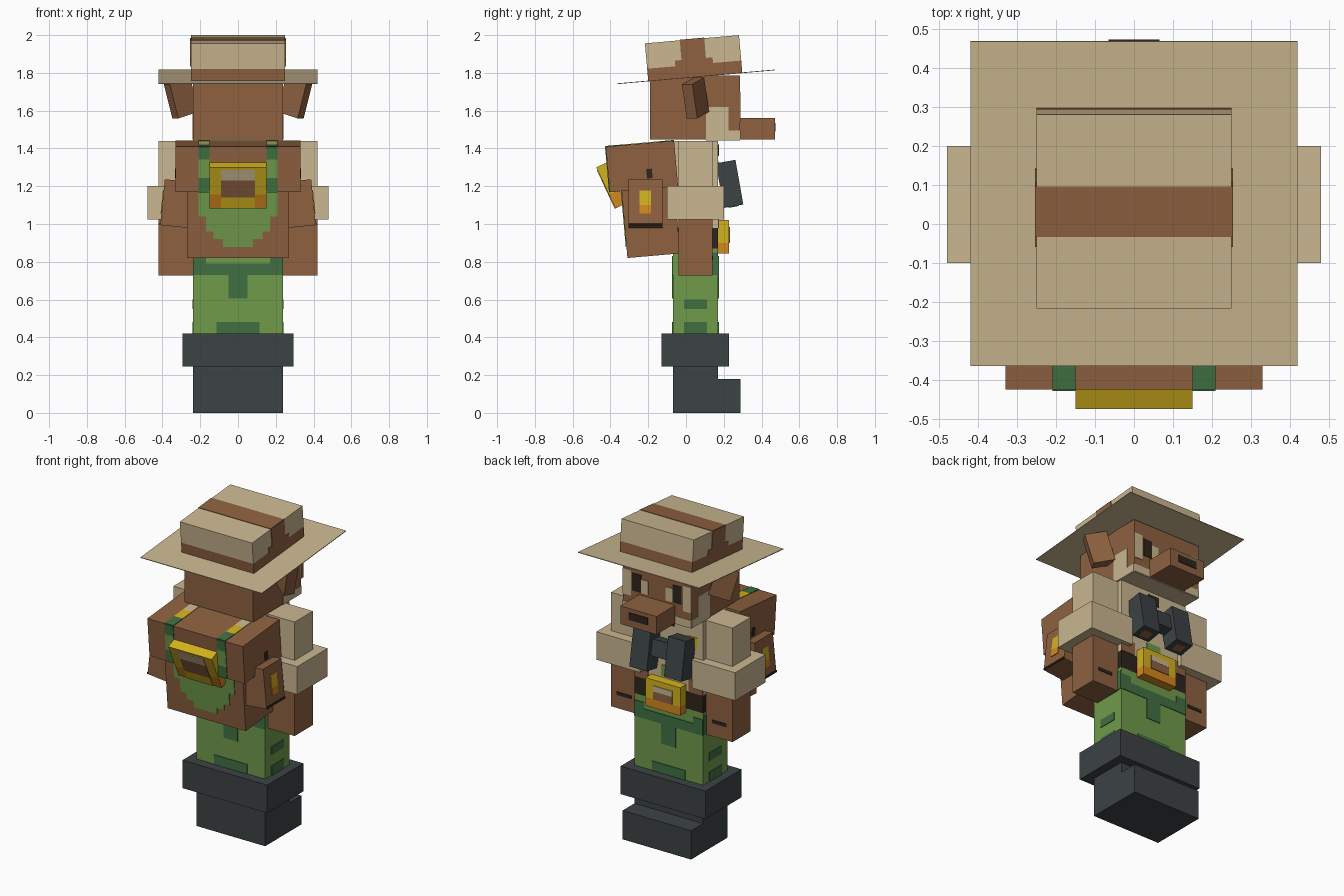
import bpy, bmesh, math
from mathutils import Matrix, Vector

if "Cube" in bpy.data.objects:
    bpy.data.objects.remove(bpy.data.objects["Cube"])


def material(name, r, g, b):
    m = bpy.data.materials.new(name)
    lin = [((c / 255 + 0.055) / 1.055) ** 2.4 for c in (r, g, b)]
    m.diffuse_color = (*lin, 1)
    m.use_nodes = True
    m.node_tree.nodes["Principled BSDF"].inputs["Base Color"].default_value = m.diffuse_color
    return m


TAN = material("tan", 202, 183, 145)
BROWN = material("brown", 142, 97, 64)
DARK = material("dark_brown", 46, 37, 28)
GREEN = material("light_green", 112, 155, 75)
MOSS = material("dark_green", 64, 112, 66)
COAL = material("charcoal", 60, 66, 68)
YELLOW = material("yellow", 212, 178, 30)
ORANGE = material("orange", 212, 136, 30)
I = Matrix.Identity(4)
T = 0.004  # how far painted plates stand proud


def box(name, x, y, z, mat, frame=I):
    """Box from three (low, high) ranges, placed by a frame."""
    bm = bmesh.new()
    bmesh.ops.create_cube(bm, size=1)
    for v in bm.verts:
        p = [r[0] + (c + 0.5) * (r[1] - r[0]) for c, r in zip(v.co, (x, y, z))]
        v.co = frame @ Vector(p)
    bmesh.ops.recalc_face_normals(bm, faces=bm.faces)
    me = bpy.data.meshes.new(name)
    bm.to_mesh(me)
    bm.free()
    me.materials.append(mat)
    ob = bpy.data.objects.new(name, me)
    bpy.context.collection.objects.link(ob)
    return ob


def pair(name, x, y, z, mat, frame=I):
    """Same box on the right and mirrored on the left."""
    box("right_" + name, x, y, z, mat, frame)
    box("left_" + name, x, y, z, mat, Matrix.Scale(-1, 4, (1, 0, 0)) @ frame)


def on_y(name, y, x, z, mat, frame=I):
    """Painted plate on a face of constant y."""
    return box(name, x, (y - T, y + T), z, mat, frame)


def pair_y(name, y, x, z, mat, frame=I):
    pair(name, x, (y - T, y + T), z, mat, frame)


def pair_x(name, x, y, z, mat, frame=I):
    pair(name, (x - T, x + T), y, z, mat, frame)


def tilt(y, z, deg):
    return Matrix.Translation((0, y, z)) @ Matrix.Rotation(math.radians(deg), 4, 'X')


def sym(w):
    return (-w, w)


W = 0.237
BODY = (-0.07, 0.17)

# boots
box("boot_foot", sym(W), BODY, (0, 0.245), COAL)
box("boot_toe", sym(W), (0.17, 0.288), (0, 0.18), COAL)
box("boot_cuff", sym(0.293), (-0.13, 0.228), (0.245, 0.42), COAL)

# trousers with dark patches
box("trousers", sym(W), BODY, (0.42, 0.87), GREEN)
for side, y in (("rear", -0.07), ("fore", 0.17)):
    on_y(side + "_waist_patch", y, sym(W), (0.73, 0.79), MOSS)
    on_y(side + "_centre_patch", y, sym(0.05), (0.605, 0.73), MOSS)
    on_y(side + "_hem_patch", y, sym(0.115), (0.42, 0.48), MOSS)
    pair_y(side + "_waist_corner", y, (0.17, W), (0.79, 0.83), MOSS)
pair_x("hem_side_patch", W, (-0.01, 0.11), (0.42, 0.48), MOSS)
pair_x("knee_side_patch", W, (-0.01, 0.11), (0.55, 0.6), MOSS)
pair_x("waist_side_patch", W, (0.1, 0.17), (0.73, 0.85), MOSS)

# belt and buckle
box("belt", sym(W), BODY, (0.87, 0.98), DARK)
box("buckle_top", sym(0.12), (0.17, 0.228), (0.9, 1.02), YELLOW)
box("buckle_base", sym(0.12), (0.17, 0.228), (0.845, 0.9), ORANGE)
on_y("buckle_inlay", 0.228, sym(0.065), (0.9, 0.985), BROWN)
on_y("buckle_shine", 0.229, sym(0.065), (0.95, 0.985), TAN)

# shirt
box("shirt", sym(W), BODY, (0.98, 1.44), TAN)
pair_y("vest_edge", 0.17, (0.14, W), (0.98, 1.06), BROWN)
on_y("shirt_patch", 0.17, sym(0.05), (1.03, 1.1), GREEN)
on_y("collar_opening", 0.17, sym(0.04), (1.36, 1.42), DARK)
on_y("badge", 0.17, (-0.2, -0.13), (1.26, 1.33), YELLOW)

# arms
pair("sleeve", (W, 0.42), (-0.04, 0.14), (1.12, 1.44), TAN)
pair("sleeve_cuff", (0.18, 0.48), (-0.1, 0.2), (1.025, 1.2), TAN)
pair("hand", (W, 0.42), (-0.04, 0.14), (0.727, 1.03), BROWN)
pair_y("claws", 0.14, (0.28, 0.38), (0.81, 0.83), DARK)

# binoculars
G = tilt(0.2, 1.085, 10)
pair("binocular_barrel", (0.06, 0.18), (0, 0.105), (0, 0.24), COAL, G)
box("binocular_bridge", sym(0.06), (0.01, 0.08), (0.09, 0.19), COAL, G)
pair("binocular_lens", (0.09, 0.15), (0.025, 0.08), (-T, T), BROWN, G)

# head and snout
box("head", sym(W), (-0.19, 0.285), (1.447, 1.785), BROWN)
box("snout", sym(0.125), (0.285, 0.47), (1.447, 1.56), BROWN)
on_y("nose", 0.47, sym(0.065), (1.49, 1.535), DARK)
box("chin", sym(W), (0.105, 0.285), (1.443, 1.45), TAN)
pair_x("cheek", W, (0.105, 0.225), (1.495, 1.62), TAN)
pair_x("jaw", W, (0.105, 0.285), (1.447, 1.495), TAN)
on_y("face_jaw", 0.285, sym(W), (1.447, 1.495), TAN)
pair_y("temple", 0.285, (0.18, W), (1.54, 1.7), TAN)
pair_y("eye", 0.285, (0.11, 0.17), (1.575, 1.685), DARK)
pair_y("eye_white", 0.285, (0.06, 0.11), (1.575, 1.66), TAN)

# ears, angled outwards
E = (Matrix.Translation((0.3, 0.05, 1.667)) @ Matrix.Rotation(math.radians(-30), 4, 'Z')
     @ Matrix.Rotation(math.radians(16), 4, 'Y'))
pair("ear", sym(0.065), sym(0.032), sym(0.094), BROWN, E)

# hat
H = tilt(-0.2, 1.757, 5)
box("hat_brim", sym(0.42), (-0.165, 0.672), (-0.002, 0.002), TAN, H)
box("hat_band", sym(0.25), (0, 0.5), (0, 0.065), BROWN, H)
box("hat_crown", sym(0.25), (0, 0.5), (0.065, 0.2), TAN, H)
box("hat_top_stripe", sym(0.25), (0.185, 0.315), (0.195, 0.203), BROWN, H)
pair_x("hat_side_stripe", 0.25, (0.185, 0.315), (0.065, 0.2), BROWN, H)
pair_x("hat_side_step", 0.25, (0.15, 0.35), (0.065, 0.095), BROWN, H)

# backpack: lower bag and wider flap
P = tilt(-0.31, 0.82, 5)
box("pack_bag", sym(0.27), (0, 0.28), (0, 0.36), BROWN, P)
box("pack_flap", sym(0.33), (-0.063, 0.3), (0.355, 0.597), BROWN, P)
for i, (w, lo, hi) in enumerate(((0.21, 0.22, 0.355), (0.17, 0.14, 0.22),
                                 (0.13, 0.1, 0.14), (0.08, 0.06, 0.1))):
    on_y("bag_patch_%d" % i, 0, sym(w), (lo, hi), GREEN, P)
for name, lo, hi, mat in (("strap_low", 0.355, 0.43, MOSS), ("strap_mid", 0.43, 0.53, GREEN),
                          ("strap_high", 0.53, 0.597, MOSS)):
    pair_y(name, -0.063, (0.15, 0.21), (lo, hi), mat, P)
for name, lo, hi, mat in (("strap_edge", -0.063, 0.03, MOSS), ("strap_clip", 0.03, 0.12, YELLOW),
                          ("strap_end", 0.12, 0.22, TAN), ("strap_back", 0.22, 0.3, MOSS)):
    pair(name, (0.15, 0.21), (lo, hi), (0.593, 0.601), mat, P)
pair_x("flap_strap", 0.33, (0.14, 0.17), (0.41, 0.46), DARK, P)

# lantern pouch hung on the flap
L = tilt(-0.475, 1.30, 25) @ Matrix.Translation((0, 0, -0.24))
box("lantern_top", sym(0.15), (0, 0.06), (0.08, 0.24), YELLOW, L)
box("lantern_base", sym(0.15), (0, 0.06), (0, 0.08), ORANGE, L)
on_y("lantern_sill", 0, sym(0.09), (0, 0.065), YELLOW, L)
on_y("lantern_window", 0, sym(0.09), (0.065, 0.165), BROWN, L)
on_y("lantern_glass", 0, sym(0.09), (0.165, 0.225), TAN, L)

# side pouches
S = Matrix.Translation((0.325, -0.215, 1.108)) @ Matrix.Rotation(-0.1, 4, 'Y')
pair("side_pouch", sym(0.075), sym(0.09), sym(0.122), BROWN, S)
pair_x("pouch_hem", 0.075, sym(0.09), (-0.122, -0.11), DARK, S)
pair_x("pouch_light_top", 0.075, sym(0.03), (-0.015, 0.063), YELLOW, S)
pair_x("pouch_light_base", 0.075, sym(0.03), (-0.06, -0.015), ORANGE, S)
